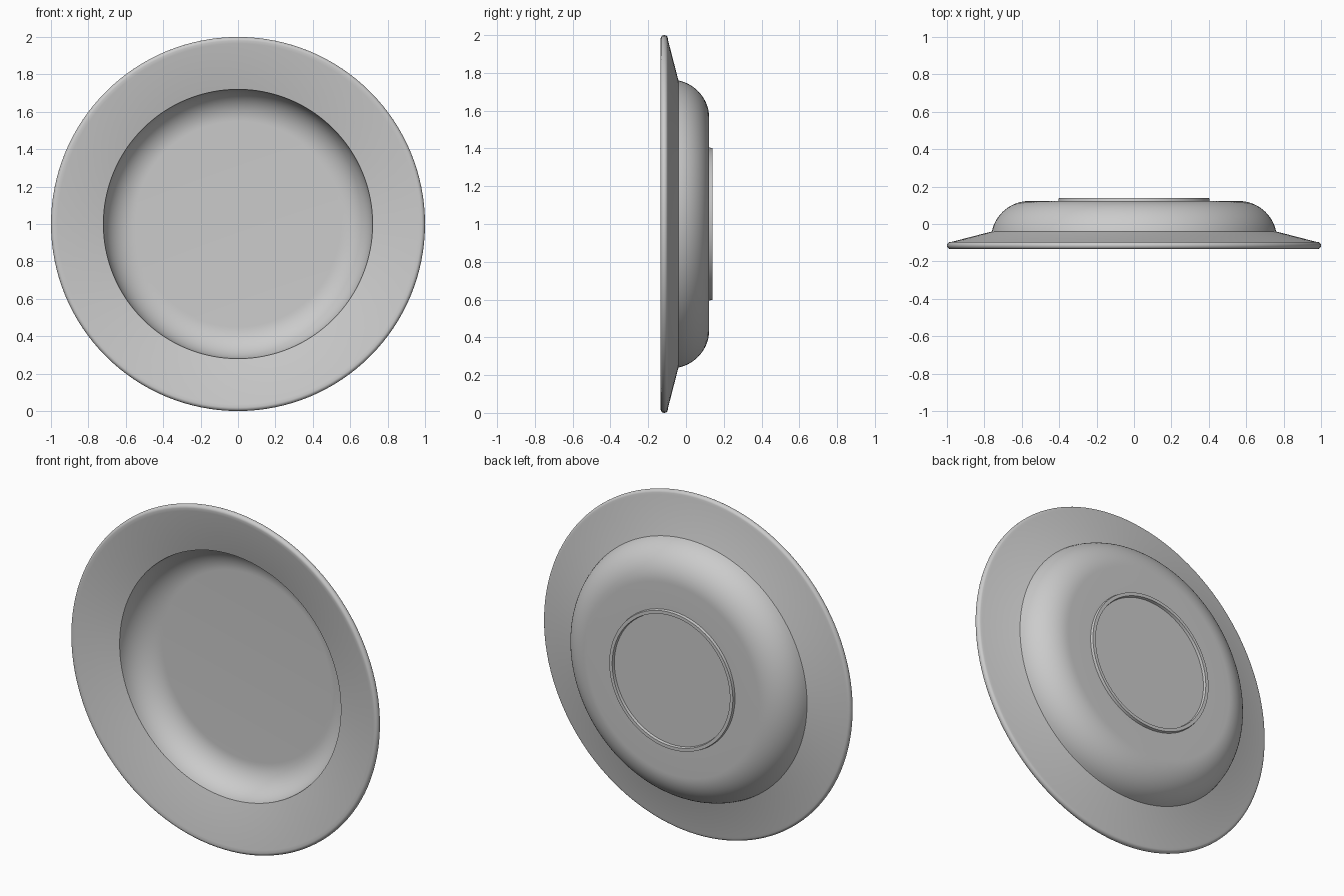
import bpy, bmesh, math

if "Cube" in bpy.data.objects:
    bpy.data.objects.remove(bpy.data.objects["Cube"])

SEGMENTS = 128


def arc(cr, cy, radius, start, end, steps):
    """Points (radius from axis, y) along an arc, angles in degrees."""
    pts = []
    for i in range(steps + 1):
        a = math.radians(start + (end - start) * i / steps)
        pts.append((cr + radius * math.cos(a), cy + radius * math.sin(a)))
    return pts


def lathe(name, profile, centre_z=1.0):
    """Revolve a profile (r, y) about the horizontal y axis."""
    bm = bmesh.new()
    rings = []
    for r, y in profile:
        if r < 1e-6:
            rings.append([bm.verts.new((0, y, centre_z))] * SEGMENTS)
        else:
            rings.append([bm.verts.new((r * math.cos(t), y, centre_z + r * math.sin(t)))
                          for t in (2 * math.pi * i / SEGMENTS for i in range(SEGMENTS))])
    for a, b in zip(rings, rings[1:]):
        for i in range(SEGMENTS):
            j = (i + 1) % SEGMENTS
            bm.faces.new(list(dict.fromkeys((a[i], a[j], b[j], b[i]))))
    bmesh.ops.recalc_face_normals(bm, faces=bm.faces)
    mesh = bpy.data.meshes.new(name)
    bm.to_mesh(mesh)
    bm.free()
    obj = bpy.data.objects.new(name, mesh)
    bpy.context.collection.objects.link(obj)
    bpy.context.view_layer.objects.active = obj
    obj.select_set(True)
    bpy.ops.object.shade_smooth_by_angle(angle=math.radians(28))
    obj.select_set(False)
    return obj


# Back: recessed centre, raised foot ring, flat underside
profile = [(0, 0.123), (0.38, 0.123), (0.383, 0.139), (0.402, 0.139), (0.405, 0.123)]
# Outer bowl wall
profile += arc(0.56, -0.081, 0.204, 90, 11.6, 16)
# Back of the sloping rim and its rounded lip
profile += [(0.975, -0.0955)]
profile += arc(0.981, -0.115, 0.019, 75, -90, 12)
# Front of the rim, sloping in to the well edge
profile += [(0.965, -0.1325), (0.72, -0.072)]
# Inner bowl wall and flat floor
profile += arc(0.55, -0.086, 0.171, 5, 90, 16)
profile += [(0, 0.085)]

lathe("plate", profile)
